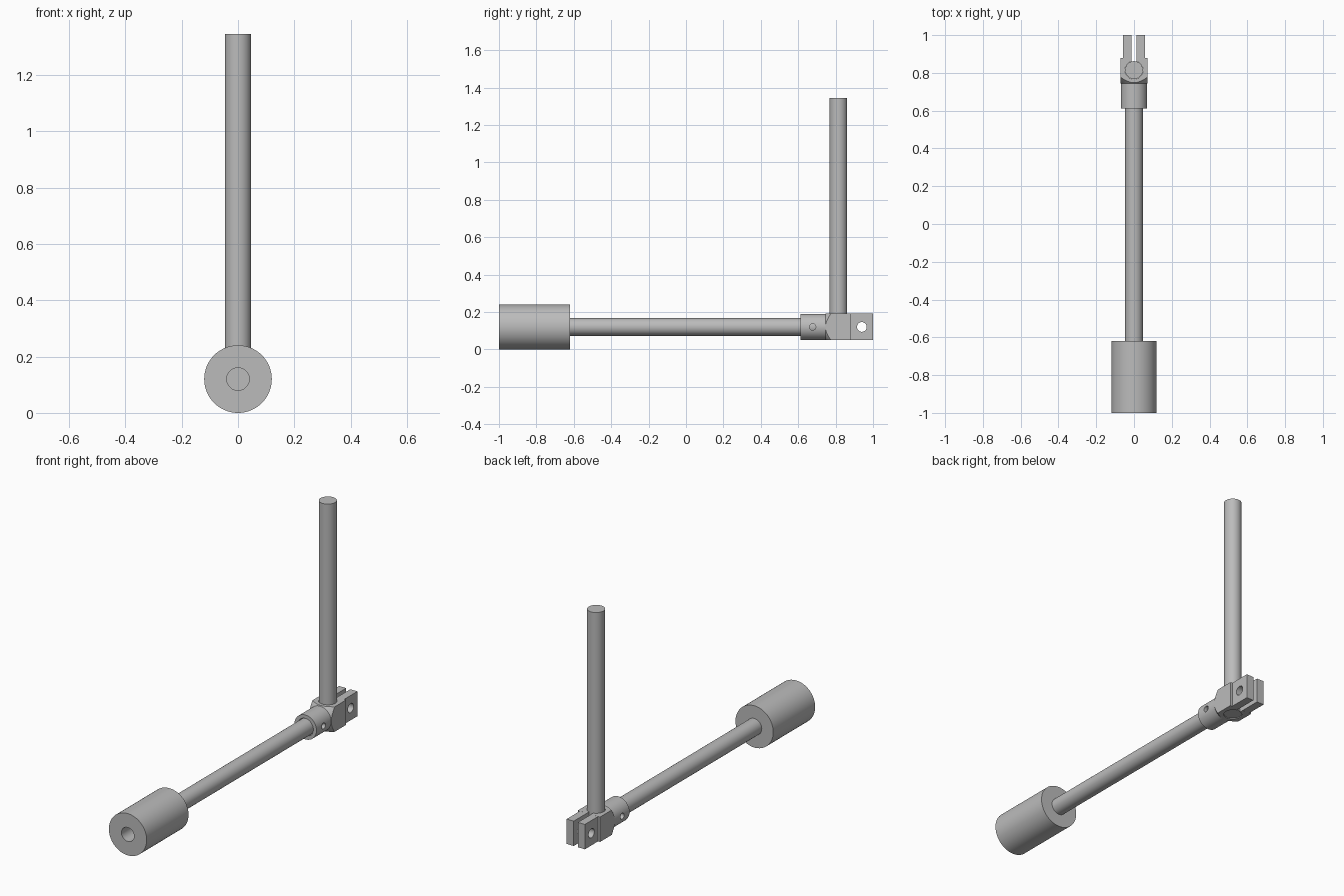
import bpy, bmesh, math
from mathutils import Matrix

cube = bpy.data.objects.get("Cube")
if cube:
    bpy.data.objects.remove(cube)

AXIS_Z = 0.12     # height of the horizontal centre line
POST_Y = 0.815    # position of the upright post

steel = bpy.data.materials.new("plain grey steel")
steel.use_nodes = True
GREY = (0.5, 0.5, 0.5, 1)
steel.diffuse_color = GREY
steel.node_tree.nodes["Principled BSDF"].inputs["Base Color"].default_value = GREY


def add_object(name, bm):
    bmesh.ops.recalc_face_normals(bm, faces=bm.faces)
    mesh = bpy.data.meshes.new(name)
    bm.to_mesh(mesh)
    bm.free()
    mesh.materials.append(steel)
    obj = bpy.data.objects.new(name, mesh)
    bpy.context.collection.objects.link(obj)
    return obj


def cylinder(name, axis, radius, start, end, centre, sides=64):
    """Cylinder along an axis; centre gives the other two coordinates."""
    bm = bmesh.new()
    turn = {"x": Matrix.Rotation(math.pi / 2, 4, "Y"),
            "y": Matrix.Rotation(math.pi / 2, 4, "X"),
            "z": Matrix.Identity(4)}[axis]
    position = list(centre)
    position.insert("xyz".index(axis), (start + end) / 2)
    bmesh.ops.create_cone(bm, cap_ends=True, segments=sides, radius1=radius,
                          radius2=radius, depth=end - start,
                          matrix=Matrix.Translation(position) @ turn)
    return add_object(name, bm)


def box(name, low, high):
    bm = bmesh.new()
    size = [b - a for a, b in zip(low, high)]
    middle = [(a + b) / 2 for a, b in zip(low, high)]
    bmesh.ops.create_cube(bm, size=1, matrix=Matrix.Translation(middle)
                          @ Matrix.Diagonal((*size, 1)))
    return add_object(name, bm)


def lathe_y(name, profile, sides=64):
    """Closed solid turned around the horizontal centre line."""
    bm = bmesh.new()
    rings = []
    for y, r in profile:
        angles = [2 * math.pi * i / sides for i in range(sides)]
        rings.append([bm.verts.new((r * math.cos(a), y, AXIS_Z + r * math.sin(a)))
                      for a in angles])
    for a, b in zip(rings, rings[1:]):
        for i in range(sides):
            j = (i + 1) % sides
            bm.faces.new((a[i], a[j], b[j], b[i]))
    bm.faces.new(rings[0])
    bm.faces.new(rings[-1])
    return add_object(name, bm)


def activate(obj):
    bpy.ops.object.select_all(action="DESELECT")
    obj.select_set(True)
    bpy.context.view_layer.objects.active = obj


def cut(obj, tool, operation="DIFFERENCE"):
    tool.hide_render = True
    activate(obj)
    mod = obj.modifiers.new("cut", "BOOLEAN")
    mod.operation = operation
    mod.solver = "EXACT"
    mod.object = tool
    bpy.ops.object.modifier_apply(modifier=mod.name)
    bpy.data.objects.remove(tool)


# Counterweight with a blind hole in its front end
weight = cylinder("counterweight", "y", 0.12, -1.0, -0.62, (0, AXIS_Z))
cut(weight, cylinder("weight_hole", "y", 0.04, -1.1, -0.85, (0, AXIS_Z)))

# Horizontal arm and upright post
arm = cylinder("horizontal_arm", "y", 0.047, -0.7, 0.7, (0, AXIS_Z))
post = cylinder("upright_post", "z", 0.047, 0.054, 1.345, (0, POST_Y))

# Clamp head: square block whose front is turned down to a round collar
head = box("clamp_head", (-0.0705, 0.612, 0.05), (0.0705, 0.88, 0.193))
cut(head, lathe_y("turning", [(0.55, 0.07), (0.745, 0.07), (0.78, 0.105),
                              (0.95, 0.105)]), "INTERSECT")

# Narrower jaws behind the block
cut(head, box("jaws", (-0.058, 0.85, 0.0502), (0.058, 1.0, 0.1928)), "UNION")

# Bores, clamping slot, bolt hole and pin hole
cut(head, cylinder("arm_bore", "y", 0.05, 0.5, 0.72, (0, AXIS_Z)))
cut(head, cylinder("post_bore", "z", 0.048, -0.1, 0.4, (0, POST_Y)))
cut(head, box("slot", (-0.013, POST_Y, -0.1), (0.013, 1.1, 0.4)))
cut(head, cylinder("bolt_hole", "x", 0.026, -0.2, 0.2, (0.94, AXIS_Z), 32))
cut(head, cylinder("pin_hole", "x", 0.017, -0.2, 0.2, (0.677, AXIS_Z), 32))

for part in (weight, arm, post, head):
    activate(part)
    bpy.ops.object.shade_smooth_by_angle(angle=math.radians(30))
